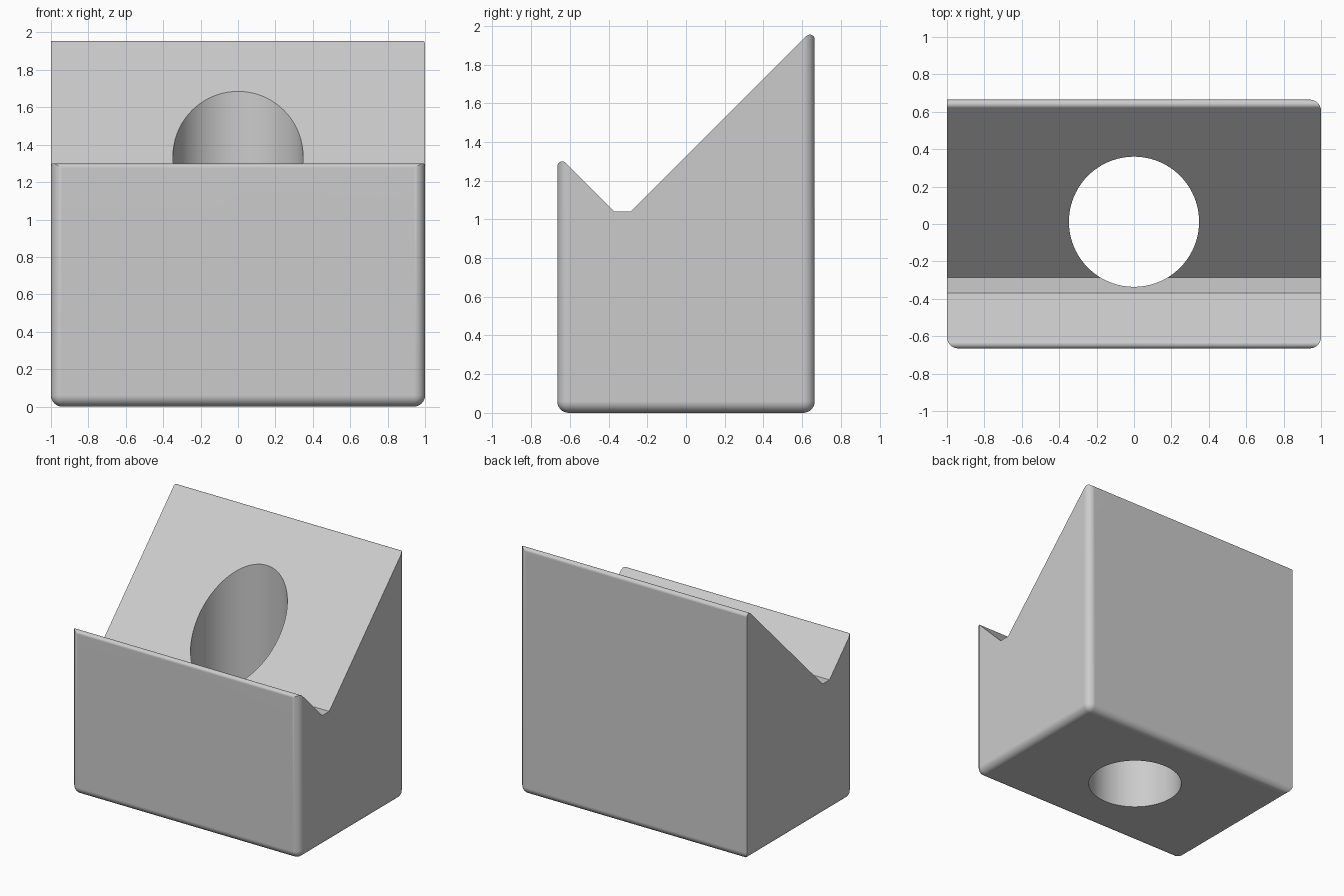
import bpy, bmesh
from math import sin, cos, radians
from mathutils import Matrix

cube = bpy.data.objects.get("Cube")
if cube:
    bpy.data.objects.remove(cube, do_unlink=True)

DEPTH = 0.665      # half depth in y
ROUND = 0.06       # rounding of the body edges
RIM = 0.025        # rounding of the two top rims

grey = bpy.data.materials.new("light_grey")
grey.use_nodes = True
grey.diffuse_color = (0.6, 0.6, 0.6, 1)
grey.node_tree.nodes["Principled BSDF"].inputs["Base Color"].default_value = (0.6, 0.6, 0.6, 1)


def make_object(name, bm, helper=False):
    bmesh.ops.recalc_face_normals(bm, faces=bm.faces)
    mesh = bpy.data.meshes.new(name)
    bm.to_mesh(mesh)
    bm.free()
    mesh.materials.append(grey)
    obj = bpy.data.objects.new(name, mesh)
    bpy.context.collection.objects.link(obj)
    obj.hide_render = helper
    return obj


def arc(y, z, start, end, steps=8):
    angles = [radians(start + (end - start) * i / steps) for i in range(steps + 1)]
    return [(y + RIM * cos(a), z + RIM * sin(a)) for a in angles]


# Block with rounded edges; the back left upright stays sharp
bm = bmesh.new()
bmesh.ops.create_cube(bm, size=1, matrix=Matrix.Translation((0, 0, 1.1))
                      @ Matrix.Diagonal((2, 2 * DEPTH, 2.2, 1)))


def is_rounded(edge):
    mid = (edge.verts[0].co + edge.verts[1].co) / 2
    upright = abs(mid.z - 1.1) < 0.01
    return mid.z < 0.01 or (upright and not (mid.x < 0 and mid.y > 0))


bmesh.ops.bevel(bm, geom=[e for e in bm.edges if is_rounded(e)], offset=ROUND,
                segments=8, profile=0.5, affect='EDGES', clamp_overlap=True)
body = make_object("sloped_block", bm)

# Side outline: tall back rim, sloped rest, flat groove, low front lip
tip = RIM * (1 + 2 ** 0.5)
profile = [(-0.9, -0.2), (0.9, -0.2), (0.9, 1.5), (DEPTH, 1.5)]
profile += arc(DEPTH - RIM, DEPTH + 1.325 - tip, 0, 135)
profile += [(-0.285, 1.04), (-0.37, 1.04)]
profile += arc(RIM - DEPTH, DEPTH + 0.67 - tip, 45, 180)
profile += [(-DEPTH, 1.0), (-0.9, 1.0)]
bm = bmesh.new()
face = bm.faces.new([bm.verts.new((-1.2, y, z)) for y, z in profile])
side = bmesh.ops.extrude_face_region(bm, geom=[face])
bmesh.ops.translate(bm, vec=(2.4, 0, 0),
                    verts=[v for v in side["geom"] if isinstance(v, bmesh.types.BMVert)])
outline = make_object("outline_cutter", bm, True)

# Round hole straight through from top to bottom
bm = bmesh.new()
bmesh.ops.create_cone(bm, cap_ends=True, segments=96, radius1=0.348, radius2=0.348,
                      depth=4, matrix=Matrix.Translation((0, 0.012, 1)))
hole = make_object("hole_cutter", bm, True)

# Cut the block, then remove the cutters
bpy.context.view_layer.objects.active = body
body.select_set(True)
for cutter, operation in ((outline, 'INTERSECT'), (hole, 'DIFFERENCE')):
    mod = body.modifiers.new(cutter.name, 'BOOLEAN')
    mod.object = cutter
    mod.operation = operation
    mod.solver = 'EXACT'
    bpy.ops.object.modifier_apply(modifier=mod.name)
    bpy.data.objects.remove(cutter, do_unlink=True)

bpy.ops.object.shade_smooth_by_angle(angle=radians(30))
normals = body.modifiers.new("even_normals", 'WEIGHTED_NORMAL')
normals.keep_sharp = True
